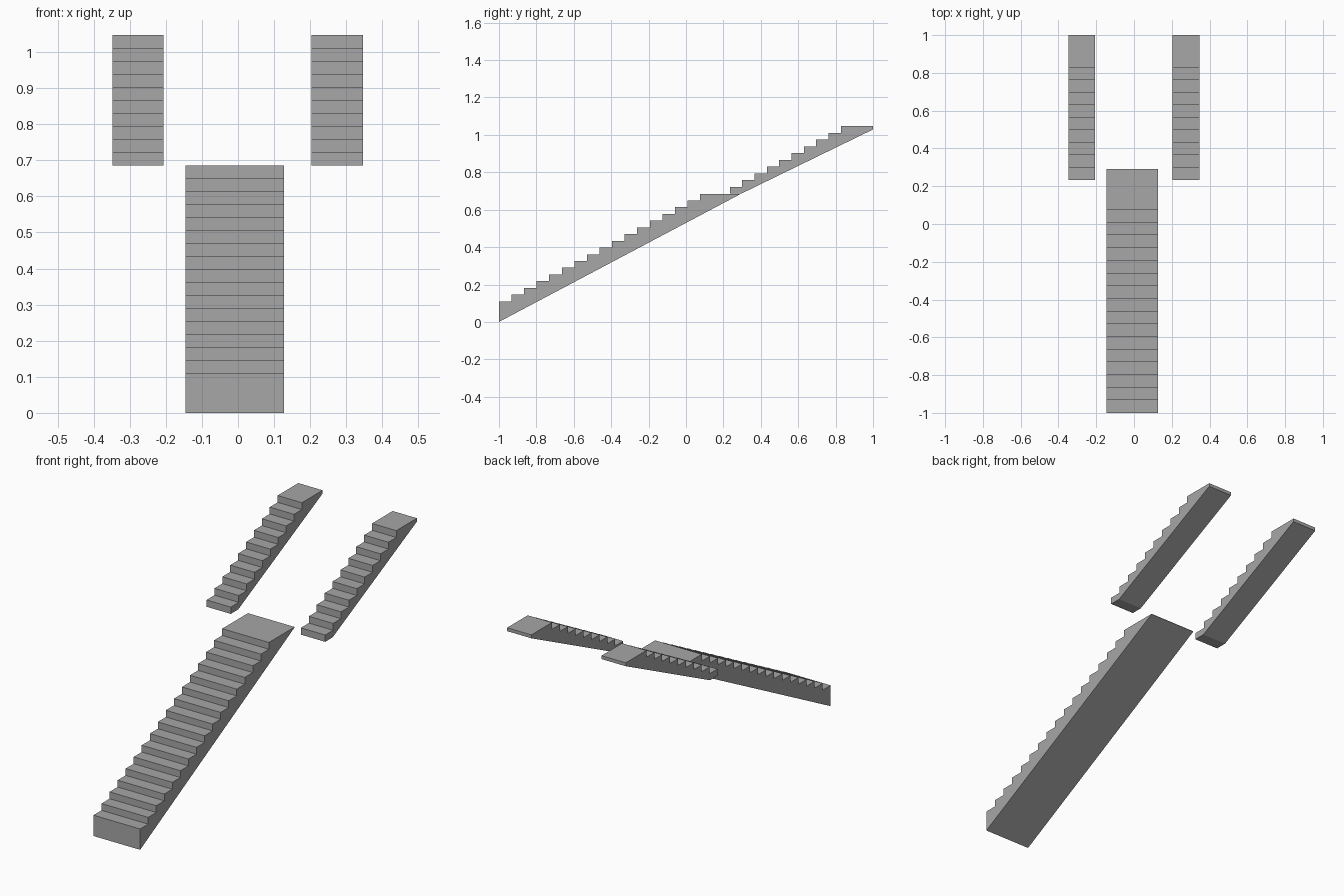
import bpy, bmesh

if "Cube" in bpy.data.objects:
    bpy.data.objects.remove(bpy.data.objects["Cube"])

stone = bpy.data.materials.new("grey stone")
stone.diffuse_color = (0.38, 0.385, 0.38, 1)
stone.use_nodes = True
stone.node_tree.nodes["Principled BSDF"].inputs["Base Color"].default_value = stone.diffuse_color


def stair(name, x0, x1, y0, top0, run, rise, count, underside):
    """Extrude a stepped side profile across x; underside runs back to front."""
    profile = []
    for i in range(count):
        y = y0 + i * run
        if i:
            profile.append((y, top0 + (i - 1) * rise))
        profile.append((y, top0 + i * rise))
    profile += underside
    bm = bmesh.new()
    face = bm.faces.new([bm.verts.new((x0, y, z)) for y, z in profile])
    ext = bmesh.ops.extrude_face_region(bm, geom=[face], use_keep_orig=True)
    moved = [v for v in ext["geom"] if isinstance(v, bmesh.types.BMVert)]
    bmesh.ops.translate(bm, verts=moved, vec=(x1 - x0, 0, 0))
    bmesh.ops.recalc_face_normals(bm, faces=bm.faces)
    mesh = bpy.data.meshes.new(name)
    bm.to_mesh(mesh)
    bm.free()
    mesh.materials.append(stone)
    obj = bpy.data.objects.new(name, mesh)
    bpy.context.collection.objects.link(obj)
    return obj


# Wide lower flight ending in a landing that tapers to a thin back edge
stair("lower_flight", -0.145, 0.128, -1.0, 0.11, 0.0672, 0.03595, 17,
      [(0.29, 0.685), (0.29, 0.683), (-1.0, 0.0)])

# Two narrow upper flights, each with a top landing and a small flat foot
for name, x0, x1 in (("upper_flight_left", -0.348, -0.206),
                     ("upper_flight_right", 0.204, 0.346)):
    stair(name, x0, x1, 0.234, 0.722, 0.0660, 0.0361, 10,
          [(1.0, 1.047), (1.0, 1.029), (0.296, 0.686), (0.234, 0.686)])
